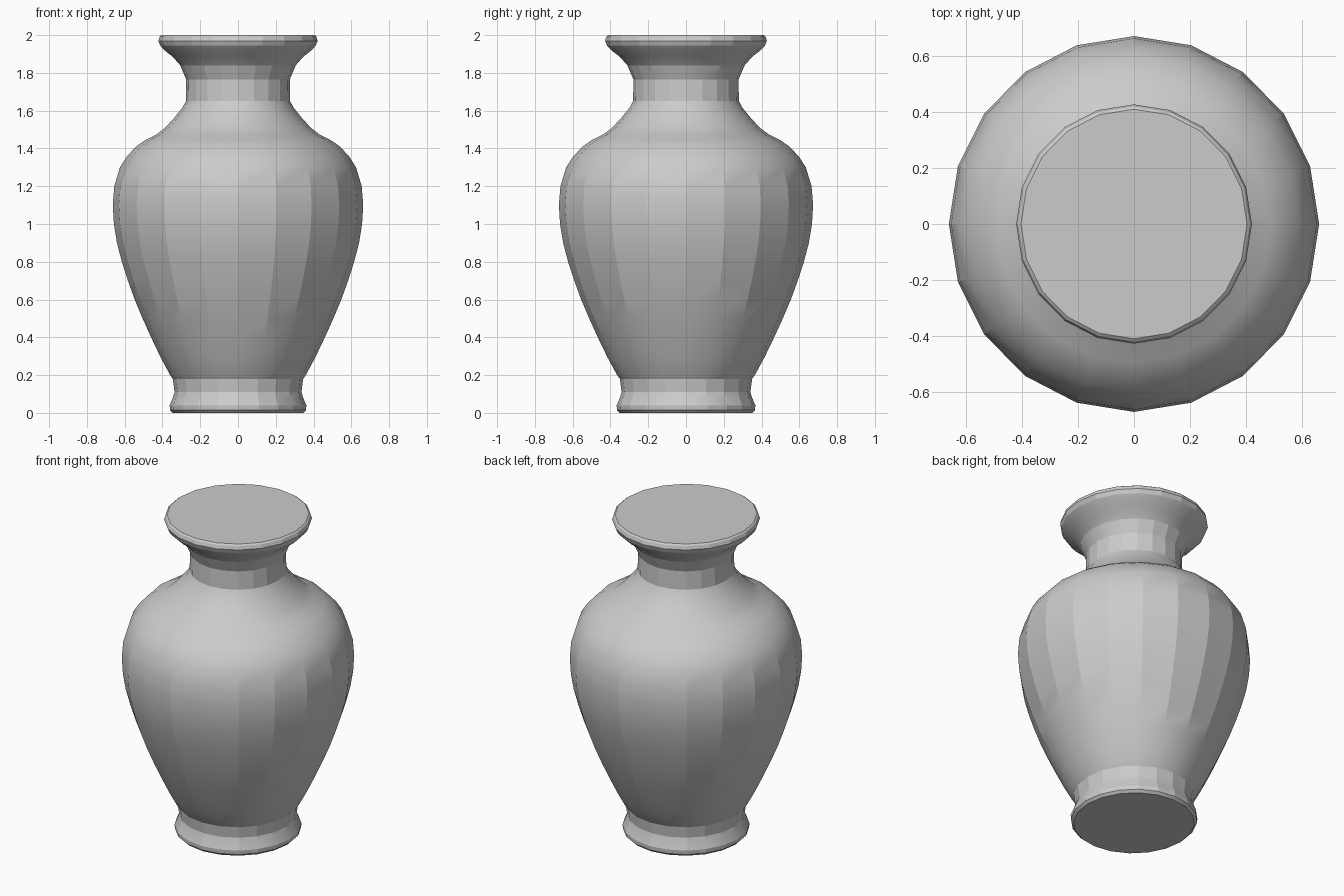
import bpy, bmesh, math

if "Cube" in bpy.data.objects:
    bpy.data.objects.remove(bpy.data.objects["Cube"])

SIDES = 20
Y_STRETCH = 1.015

# Vase outline from foot to rim: (radius, height)
PROFILE = [
    (0.345, 0.0), (0.36, 0.015), (0.362, 0.04), (0.345, 0.08), (0.336, 0.11),
    (0.345, 0.18), (0.362, 0.205), (0.41, 0.295), (0.46, 0.4), (0.505, 0.5),
    (0.547, 0.6), (0.583, 0.7), (0.615, 0.8), (0.641, 0.9), (0.657, 1.0),
    (0.663, 1.1), (0.655, 1.2), (0.625, 1.3), (0.59, 1.355), (0.54, 1.41),
    (0.49, 1.445), (0.43, 1.475), (0.385, 1.51), (0.335, 1.565), (0.295, 1.615),
    (0.276, 1.65), (0.274, 1.765), (0.287, 1.795), (0.306, 1.84), (0.345, 1.885),
    (0.39, 1.92), (0.412, 1.945), (0.422, 1.97), (0.415, 1.992), (0.405, 2.0),
]

# Turn the outline into rings
bm = bmesh.new()
rings = []
for r, z in PROFILE:
    ring = []
    for i in range(SIDES):
        a = math.tau * i / SIDES
        ring.append(bm.verts.new((r * math.cos(a), r * Y_STRETCH * math.sin(a), z)))
    rings.append(ring)

# Side walls
for low, high in zip(rings, rings[1:]):
    for i in range(SIDES):
        j = (i + 1) % SIDES
        bm.faces.new((low[i], low[j], high[j], high[i]))

# Flat base and closed mouth
bm.faces.new(reversed(rings[0]))
bm.faces.new(rings[-1])

mesh = bpy.data.meshes.new("vase")
bm.to_mesh(mesh)
bm.free()
vase = bpy.data.objects.new("vase", mesh)
bpy.context.collection.objects.link(vase)

# Faceted around the belly, smooth up the outline
bpy.context.view_layer.objects.active = vase
vase.select_set(True)
bpy.ops.object.shade_smooth_by_angle(angle=math.radians(16.5))
